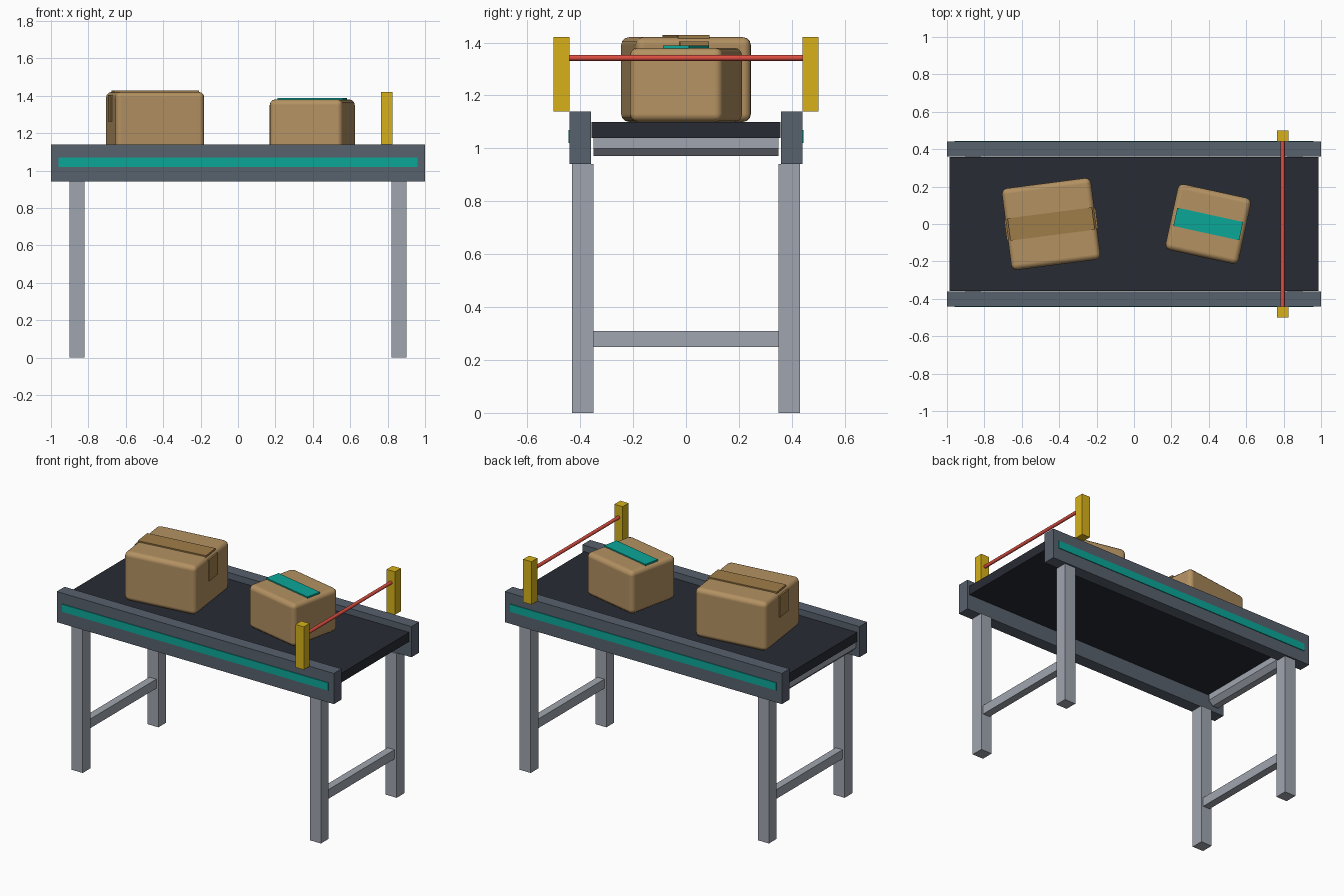
import bpy
from math import radians, pi
from mathutils import Matrix, Vector

if "Cube" in bpy.data.objects:
    bpy.data.objects.remove(bpy.data.objects["Cube"])


def material(name, r, g, b):
    m = bpy.data.materials.new(name)
    m.diffuse_color = [(c / 255) ** 2.2 for c in (r, g, b)] + [1]
    m.use_nodes = True
    m.node_tree.nodes["Principled BSDF"].inputs["Base Color"].default_value = m.diffuse_color
    return m


STEEL = material("dark_steel", 88, 97, 109)
LEG = material("light_steel", 158, 163, 173)
RUBBER = material("rubber", 45, 47, 55)
TEAL = material("teal", 20, 165, 150)
CARD = material("cardboard", 178, 144, 98)
TAPE = material("brown_tape", 158, 124, 74)
YELLOW = material("yellow", 214, 176, 32)
RED = material("red", 220, 80, 68)


def box(name, center, size, mat, matrix=Matrix()):
    bpy.ops.mesh.primitive_cube_add(size=1)
    ob = bpy.context.object
    ob.name = name
    ob.data.transform(Matrix.Diagonal(Vector(size)).to_4x4())
    ob.matrix_world = matrix @ Matrix.Translation(center)
    ob.data.materials.append(mat)
    return ob


def rod(name, center, radius, length, sides, mat, spin=0):
    # cylinder lying along y
    bpy.ops.mesh.primitive_cylinder_add(vertices=sides, radius=radius, depth=length)
    ob = bpy.context.object
    ob.name = name
    ob.data.transform(Matrix.Rotation(pi / 2, 4, 'X') @ Matrix.Rotation(spin, 4, 'Z'))
    ob.location = center
    ob.data.materials.append(mat)
    return ob


# Belt and end roller
box("belt", (0, 0, 1.07), (1.972, 0.714, 0.06), RUBBER)
rod("end_roller", (-0.93, 0, 1.021), 0.055, 0.70, 8, LEG, radians(22.5))

# Rails, accent strips, legs and sensor posts on both sides
for side, s in (("front", -1), ("back", 1)):
    box(side + "_rail", (0, s * 0.40, 1.04), (2.0, 0.08, 0.20), STEEL)
    box(side + "_accent_strip", (0, s * 0.4405, 1.045), (1.92, 0.009, 0.05), TEAL)
    box(side + "_sensor_post", (0.795, s * 0.47, 1.28), (0.06, 0.06, 0.28), YELLOW)
    for end, e in (("left", -1), ("right", 1)):
        box(f"{side}_{end}_leg", (e * 0.86, s * 0.39, 0.47), (0.08, 0.08, 0.94), LEG)

# Leg cross bars
for end, e in (("left", -1), ("right", 1)):
    box(end + "_cross_bar", (e * 0.86, 0, 0.28), (0.05, 0.70, 0.06), LEG)

# Sensor beam
beam = rod("sensor_beam", (0.795, 0, 1.342), 0.011, 0.88, 12, RED)
bpy.ops.object.shade_smooth_by_angle(angle=radians(40))


def carton(name, x, angle, size):
    # rounded cardboard box standing on the belt
    frame = Matrix.Translation((x, 0, 1.10)) @ Matrix.Rotation(radians(angle), 4, 'Z')
    ob = box(name, (0, 0, size[2] / 2), size, CARD, frame)
    bev = ob.modifiers.new("rounded_edges", 'BEVEL')
    bev.width = 0.03
    bev.segments = 3
    bev.harden_normals = True
    bpy.ops.object.shade_smooth()
    return frame


# Large carton with tape folded over both ends
f = carton("large_carton", -0.443, 7.4, (0.48, 0.44, 0.32))
box("large_carton_top_tape", (0, 0, 0.322), (0.455, 0.12, 0.012), TAPE, f)
for end, e in (("left", -1), ("right", 1)):
    box(f"large_carton_{end}_tape", (e * 0.24, 0, 0.233), (0.012, 0.11, 0.14), TAPE, f)

# Small carton with teal tape
f = carton("small_carton", 0.397, -12.3, (0.40, 0.36, 0.28))
box("small_carton_top_tape", (0, 0, 0.282), (0.36, 0.10, 0.012), TEAL, f)
